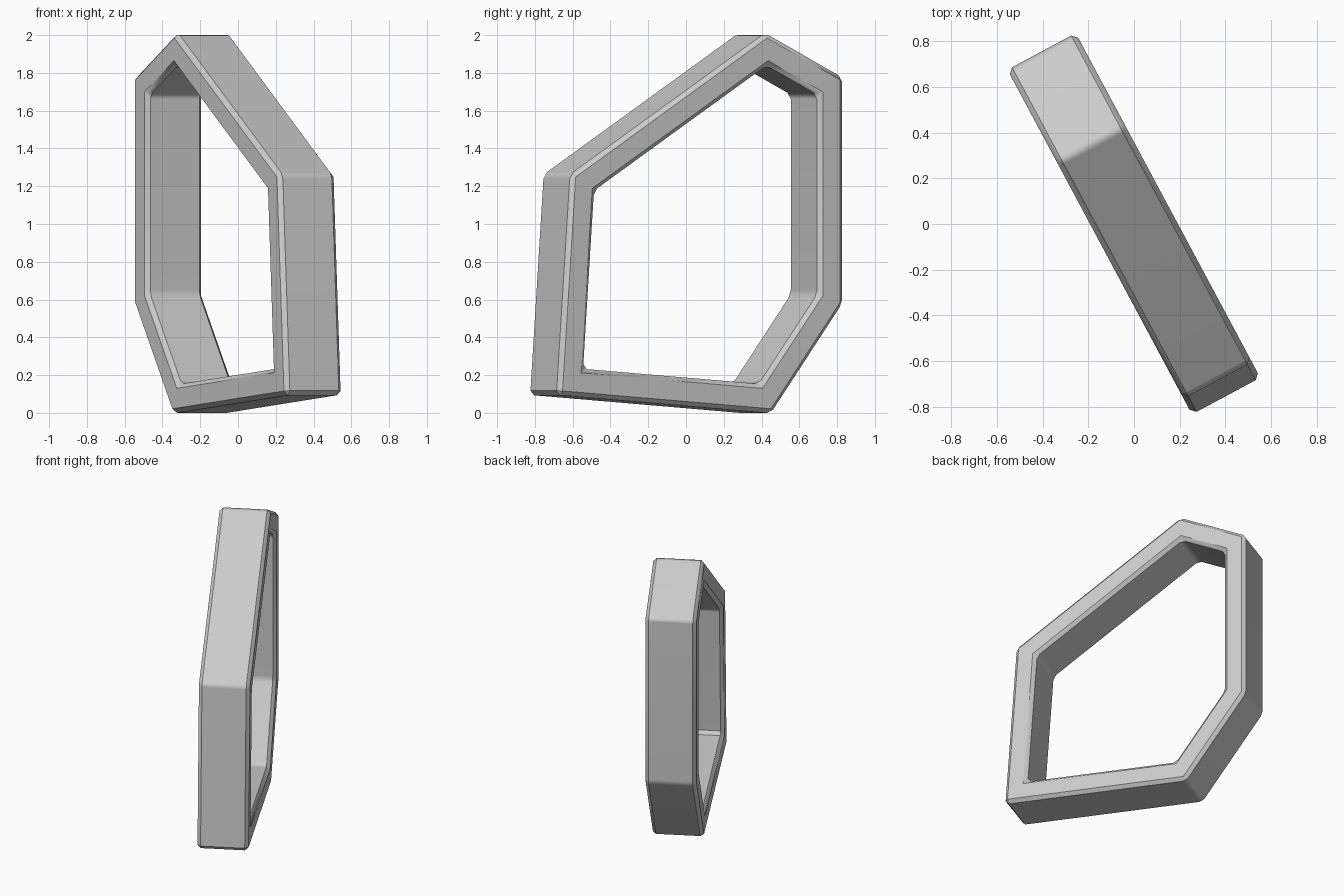
import bpy, bmesh, math
from mathutils import Matrix

cube = bpy.data.objects.get("Cube")
if cube:
    bpy.data.objects.remove(cube, do_unlink=True)

# Outline of the ring (along its plane, height)
OUTLINE = [(0.857, 0.095), (0.776, 1.262), (-0.395, 2.011),
           (-0.858, 1.777), (-0.858, 0.578), (-0.43, -0.002)]
RIM, DEPTH, CHAMFER = 0.15, 0.34, 0.023

grey = bpy.data.materials.new("light grey")
grey.use_nodes = True
colour = (0.6, 0.6, 0.6, 1)
grey.diffuse_color = colour
grey.node_tree.nodes["Principled BSDF"].inputs["Base Color"].default_value = colour

# Flat ring: inset the outline and drop the middle
bm = bmesh.new()
face = bm.faces.new([bm.verts.new((s, 0, z)) for s, z in OUTLINE])
bm.normal_update()
rim = bmesh.ops.inset_individual(bm, faces=[face], thickness=RIM,
                                 use_even_offset=True)["faces"]
bmesh.ops.delete(bm, geom=[face], context='FACES_ONLY')

# Give it depth, centred on its plane
result = bmesh.ops.extrude_face_region(bm, geom=rim, use_keep_orig=True)
moved = {v for v in result["geom"] if isinstance(v, bmesh.types.BMVert)}
for v in bm.verts:
    v.co.y = DEPTH / 2 if v in moved else -DEPTH / 2
bmesh.ops.recalc_face_normals(bm, faces=bm.faces)

# Turn the ring about the vertical
bm.transform(Matrix.Rotation(math.atan2(-0.881, 0.472), 4, 'Z'))
mesh = bpy.data.meshes.new("frame_ring")
bm.to_mesh(mesh)
bm.free()
mesh.materials.append(grey)
ring = bpy.data.objects.new("frame_ring", mesh)
bpy.context.collection.objects.link(ring)

# Chamfer every edge and corner
bevel = ring.modifiers.new("chamfer", 'BEVEL')
bevel.width = CHAMFER
bevel.segments = 1
bevel.limit_method = 'ANGLE'
bevel.angle_limit = math.radians(20)

# Smooth only the shallow corner bends, keeping the broad walls flat
bpy.context.view_layer.objects.active = ring
ring.select_set(True)
bpy.ops.object.modifier_apply(modifier=bevel.name)
bpy.ops.object.shade_smooth_by_angle(angle=math.radians(32))
weighted = ring.modifiers.new("flat_walls", 'WEIGHTED_NORMAL')
weighted.keep_sharp = True
